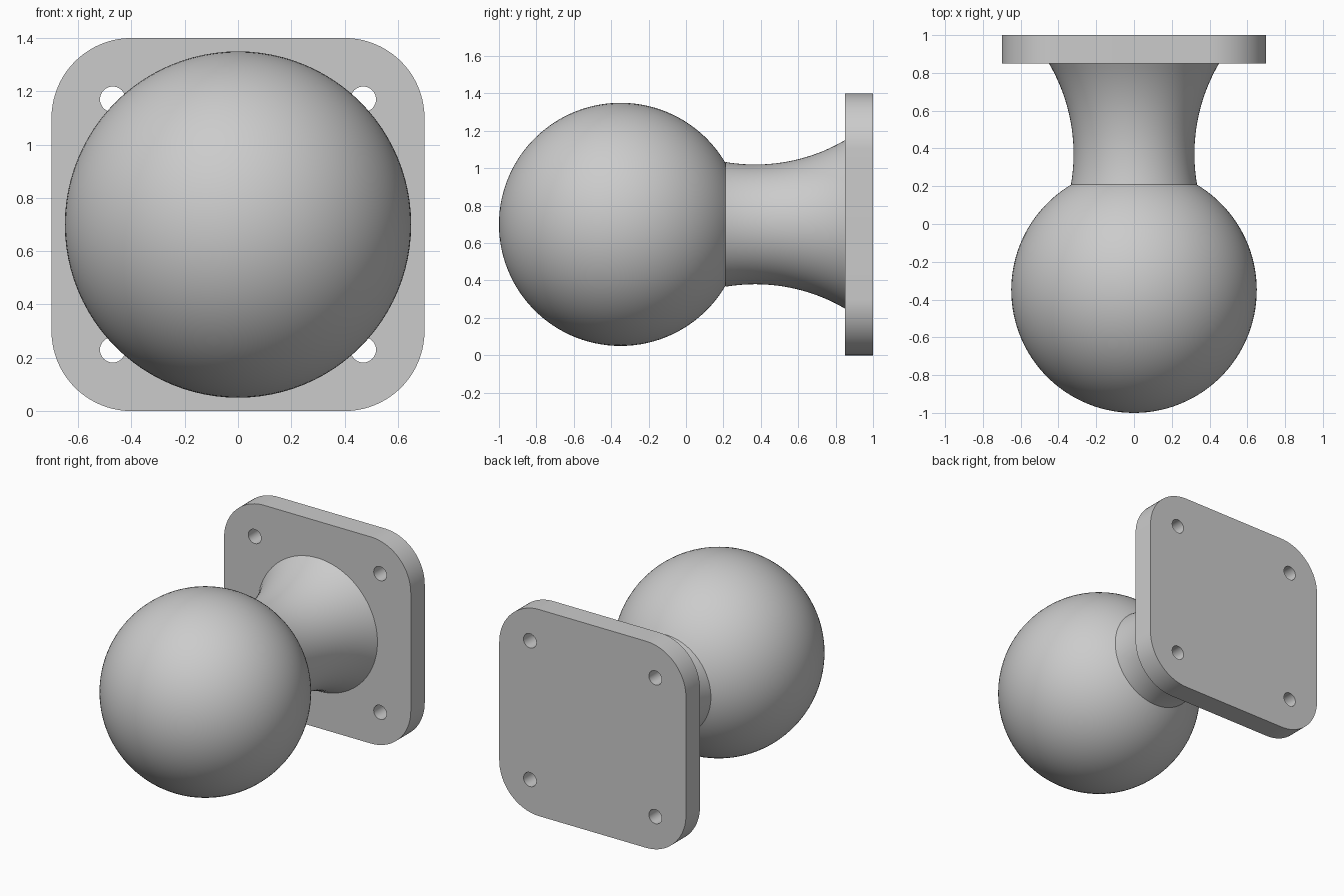
import bpy, bmesh, math
from mathutils import Vector

if "Cube" in bpy.data.objects:
    bpy.data.objects.remove(bpy.data.objects["Cube"], do_unlink=True)

CENTRE_Z = 0.7
SEGMENTS = 96

grey = bpy.data.materials.new("plain_grey")
grey.use_nodes = True
colour = (0.6, 0.6, 0.6, 1)
grey.diffuse_color = colour
grey.node_tree.nodes["Principled BSDF"].inputs["Base Color"].default_value = colour


def finish(name, bm):
    mesh = bpy.data.meshes.new(name)
    bm.to_mesh(mesh)
    bm.free()
    mesh.materials.append(grey)
    obj = bpy.data.objects.new(name, mesh)
    bpy.context.collection.objects.link(obj)
    bpy.ops.object.select_all(action="DESELECT")
    obj.select_set(True)
    bpy.context.view_layer.objects.active = obj
    bpy.ops.object.shade_smooth_by_angle(angle=math.radians(30))
    return obj


def lathe(name, profile):
    """Revolve (radius, y) points, listed front to back, around the y axis."""
    bm = bmesh.new()
    angles = [math.tau * i / SEGMENTS for i in range(SEGMENTS)]
    rings = [[bm.verts.new((r * math.cos(a), y, CENTRE_Z + r * math.sin(a)))
              for a in angles] for r, y in profile]
    for near, far in zip(rings, rings[1:]):
        for i in range(SEGMENTS):
            j = (i + 1) % SEGMENTS
            bm.faces.new((near[i], far[i], far[j], near[j]))
    bmesh.ops.remove_doubles(bm, verts=bm.verts, dist=1e-5)
    return finish(name, bm)


def arc(cx, cz, radius, start, end, steps):
    return [(cx + radius * math.cos(t), cz + radius * math.sin(t))
            for t in (start + (end - start) * i / steps for i in range(steps + 1))]


# Ball, stopping where it meets the neck
BALL_R, BALL_Y, SEAM_Y = 0.65, -0.35, 0.21
seam_angle = math.asin((SEAM_Y - BALL_Y) / BALL_R)
lathe("ball", arc(0, BALL_Y, BALL_R, -math.pi / 2, seam_angle, 48))

# Waisted neck, a concave arc flaring towards the plate
WAIST_R, WAIST_Y, SWEEP, PLATE_Y = 0.32, 0.37, 0.95, 0.85
neck = []
for i in range(25):
    y = SEAM_Y + (PLATE_Y - SEAM_Y) * i / 24
    neck.append((WAIST_R + SWEEP - math.sqrt(SWEEP ** 2 - (y - WAIST_Y) ** 2), y))
lathe("neck", neck)

# Rounded square mounting plate with four screw holes
HALF, CORNER, HOLE, HOLE_R = 0.7, 0.3, 0.47, 0.048
outline = []
for k, (sx, sz) in enumerate([(1, 1), (-1, 1), (-1, -1), (1, -1)]):
    inset = HALF - CORNER
    outline += arc(sx * inset, sz * inset, CORNER,
                   k * math.pi / 2, (k + 1) * math.pi / 2, 20)
loops = [outline]
for sx in (-1, 1):
    for sz in (-1, 1):
        loops.append(arc(sx * HOLE, sz * HOLE, HOLE_R, 0, math.tau, 32)[:-1])

bm = bmesh.new()
for points in loops:
    verts = [bm.verts.new((x, PLATE_Y, CENTRE_Z + z)) for x, z in points]
    for a, b in zip(verts, verts[1:] + verts[:1]):
        bm.edges.new((a, b))
bmesh.ops.triangle_fill(bm, edges=bm.edges[:], use_beauty=True, use_dissolve=False)
extruded = bmesh.ops.extrude_face_region(bm, geom=bm.faces[:], use_keep_orig=True)
back = [g for g in extruded["geom"] if isinstance(g, bmesh.types.BMVert)]
bmesh.ops.translate(bm, verts=back, vec=Vector((0, 1 - PLATE_Y, 0)))
bmesh.ops.recalc_face_normals(bm, faces=bm.faces)
finish("mounting_plate", bm)
